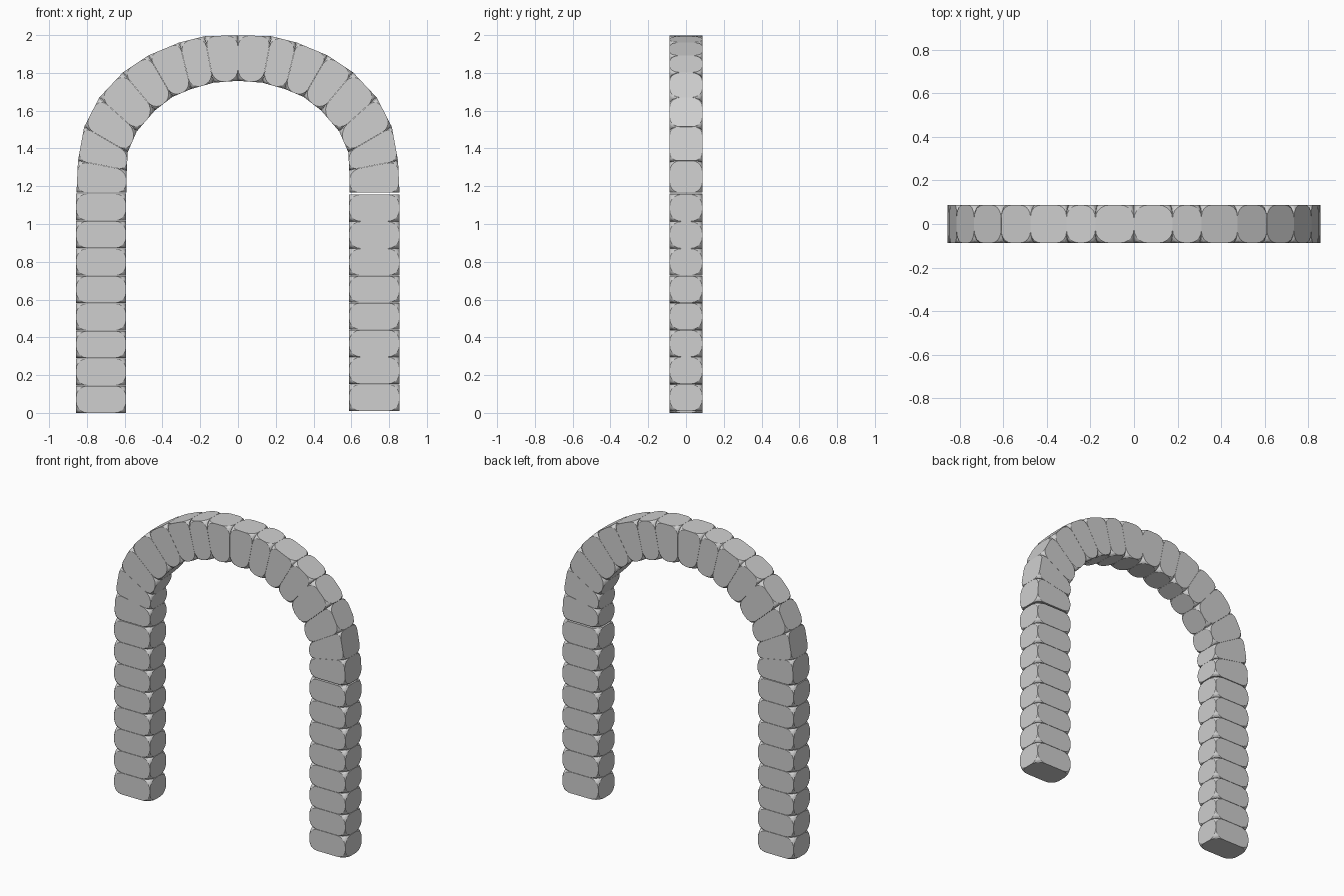
import bpy
import bmesh
from mathutils import Vector

cube = bpy.data.objects.get("Cube")
if cube:
    bpy.data.objects.remove(cube, do_unlink=True)

stone = bpy.data.materials.new("pale_grey_stone")
stone.use_nodes = True
stone.diffuse_color = (0.62, 0.62, 0.62, 1)
stone.node_tree.nodes["Principled BSDF"].inputs["Base Color"].default_value = (0.62, 0.62, 0.62, 1)

HALF_DEPTH = 0.0865
ROUNDING = 0.06


def block(name, outline):
    """Extrude a four-sided (x, z) outline through the depth and round its corners."""
    bm = bmesh.new()
    front, back = ([bm.verts.new((x, y, z)) for x, z in outline]
                   for y in (-HALF_DEPTH, HALF_DEPTH))
    bm.faces.new(front)
    bm.faces.new(back[::-1])
    for i in range(4):
        j = (i + 1) % 4
        bm.faces.new((front[j], front[i], back[i], back[j]))
    bmesh.ops.recalc_face_normals(bm, faces=bm.faces)
    shortest = min(e.calc_length() for e in bm.edges)
    bmesh.ops.bevel(bm, geom=bm.verts[:], affect='VERTICES', segments=5, profile=0.5,
                    offset=min(ROUNDING, 0.46 * shortest), offset_type='OFFSET',
                    clamp_overlap=True)
    mesh = bpy.data.meshes.new(name)
    bm.to_mesh(mesh)
    bm.free()
    mesh.materials.append(stone)
    obj = bpy.data.objects.new(name, mesh)
    bpy.context.collection.objects.link(obj)


# Straight legs: eight stacked blocks on each side
LEG_BLOCKS = 8
for side, x0, x1, bottom, top in (("right", -0.857, -0.592, 0.0, 1.163),
                                  ("left", 0.588, 0.855, 0.01, 1.158)):
    step = (top - bottom) / LEG_BLOCKS
    for i in range(LEG_BLOCKS):
        z0 = bottom + i * step
        z1 = z0 + step - 0.002
        block(f"{side}_leg_block_{i + 1}", [(x0, z0), (x1, z0), (x1, z1), (x0, z1)])

# Arch: wedge blocks between joint lines, from the springing to the crown
outer = [(0.856, 1.165), (0.848, 1.335), (0.815, 1.515), (0.735, 1.67), (0.61, 1.803),
         (0.475, 1.893), (0.31, 1.962), (0.177, 1.995), (0, 2.0)]
inner = [(0.589, 1.165), (0.588, 1.285), (0.583, 1.38), (0.535, 1.49), (0.44, 1.6),
         (0.347, 1.672), (0.25, 1.713), (0.13, 1.747), (0, 1.757)]
for side, sign in (("right", -1), ("left", 1)):
    for i in range(len(outer) - 1):
        quad = [Vector(p) for p in (inner[i], outer[i], outer[i + 1], inner[i + 1])]
        centre = sum(quad, Vector((0, 0))) / 4
        # Tiny joint gap along the arch
        quad = [p + (centre - p).normalized() * 0.001 for p in quad]
        block(f"{side}_arch_block_{i + 1}", [(sign * p.x, p.y) for p in quad])
